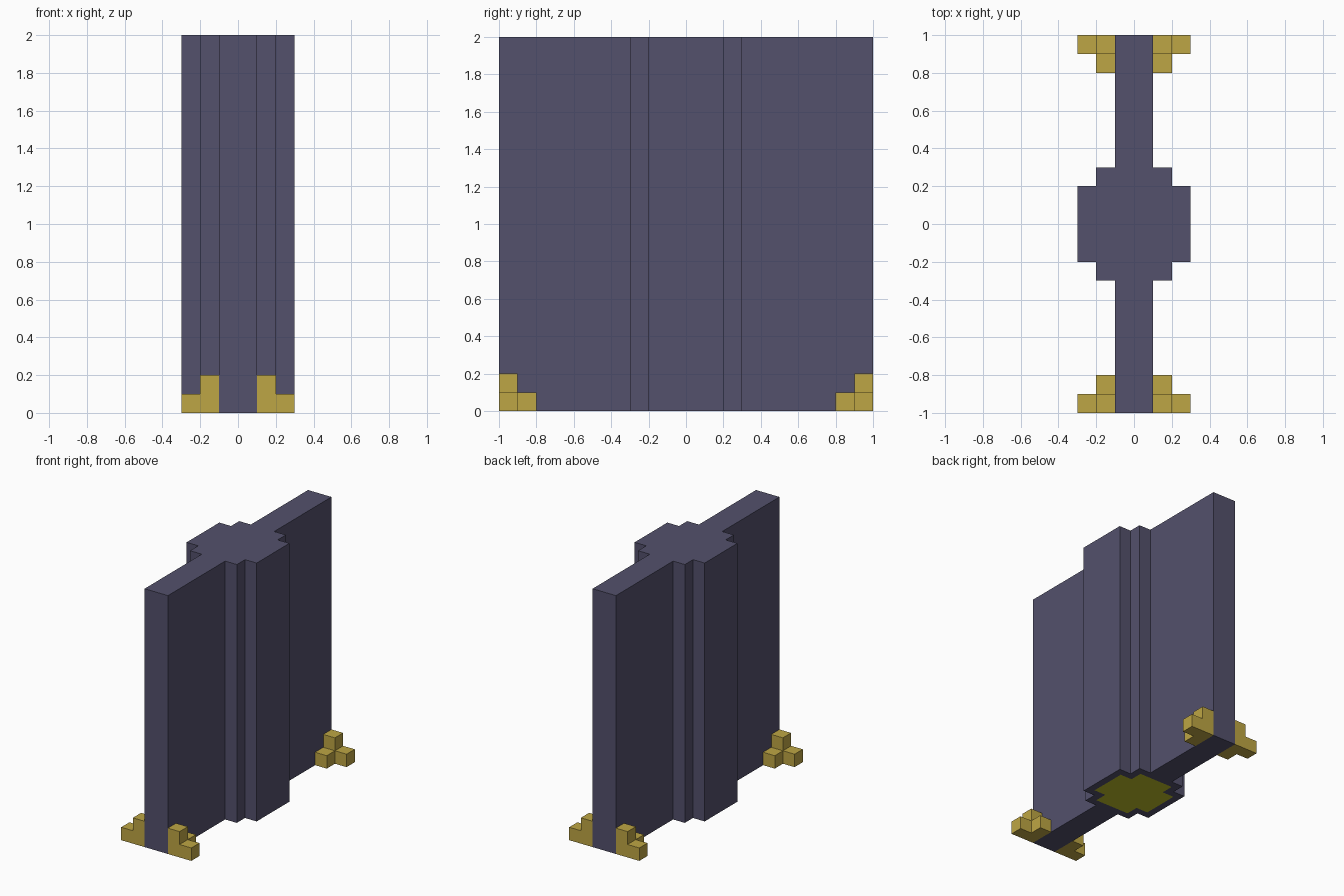
import bpy
import bmesh
from mathutils import Vector

cube = bpy.data.objects.get("Cube")
if cube:
    bpy.data.objects.remove(cube, do_unlink=True)


def make_material(name, rgb):
    mat = bpy.data.materials.new(name)
    mat.use_nodes = True
    color = (*rgb, 1.0)
    mat.diffuse_color = color
    bsdf = next(n for n in mat.node_tree.nodes if n.type == "BSDF_PRINCIPLED")
    bsdf.inputs["Base Color"].default_value = color
    return mat


slate = make_material("slate purple", (0.087, 0.082, 0.150))
gold = make_material("gold", (0.515, 0.381, 0.058))
yellow = make_material("olive yellow", (0.515, 0.515, 0.020))


def add_prism(bm, outline, direction):
    """Extrude a flat outline along a direction; returns the starting face."""
    base = bm.faces.new([bm.verts.new(p) for p in outline])
    top = bmesh.ops.extrude_face_region(bm, geom=[base], use_keep_orig=True)
    verts = [g for g in top["geom"] if isinstance(g, bmesh.types.BMVert)]
    bmesh.ops.translate(bm, verts=verts, vec=Vector(direction))
    return base


def add_box(bm, lo, hi):
    (x0, y0, z0), (x1, y1, z1) = lo, hi
    add_prism(bm, [(x0, y0, z0), (x1, y0, z0), (x1, y1, z0), (x0, y1, z0)],
              (0, 0, z1 - z0))


def finish(bm, name, materials):
    bmesh.ops.recalc_face_normals(bm, faces=bm.faces[:])
    mesh = bpy.data.meshes.new(name)
    bm.to_mesh(mesh)
    bm.free()
    for mat in materials:
        mesh.materials.append(mat)
    obj = bpy.data.objects.new(name, mesh)
    bpy.context.scene.collection.objects.link(obj)
    return obj


# Central column: stepped plan, with a yellow panel inset in its underside
quarter = [(0.3, 0.2), (0.2, 0.2), (0.2, 0.3)]
plan = []
for sx, sy in ((1, 1), (-1, 1), (-1, -1), (1, -1)):
    corner = quarter if sx * sy > 0 else quarter[::-1]
    plan += [(sx * x, sy * y, 0) for x, y in corner]
bm = bmesh.new()
underside = add_prism(bm, plan, (0, 0, 2))
bmesh.ops.recalc_face_normals(bm, faces=bm.faces[:])
bmesh.ops.inset_region(bm, faces=[underside], thickness=0.055,
                       use_even_offset=True)
underside.material_index = 1
finish(bm, "column", [slate, yellow])

# Wall wings running from the column to each end
for side, name in ((-1, "front_wall"), (1, "back_wall")):
    bm = bmesh.new()
    y0, y1 = sorted((side * 0.3, side * 1.0))
    add_box(bm, (-0.1, y0, 0), (0.1, y1, 2))
    finish(bm, name, [slate])

# Stepped feet on both faces of the wall at each end
for sx, side in ((1, "left"), (-1, "right")):
    for sy, end in ((-1, "front"), (1, "back")):
        bm = bmesh.new()
        steps = [(0.1, 0), (0.3, 0), (0.3, 0.1), (0.2, 0.1), (0.2, 0.2), (0.1, 0.2)]
        add_prism(bm, [(sx * x, sy, z) for x, z in steps], (0, -sy * 0.1, 0))
        x0, x1 = sorted((sx * 0.1, sx * 0.2))
        y0, y1 = sorted((sy * 0.8, sy * 0.9))
        add_box(bm, (x0, y0, 0), (x1, y1, 0.1))
        finish(bm, f"{end}_{side}_foot", [gold])
